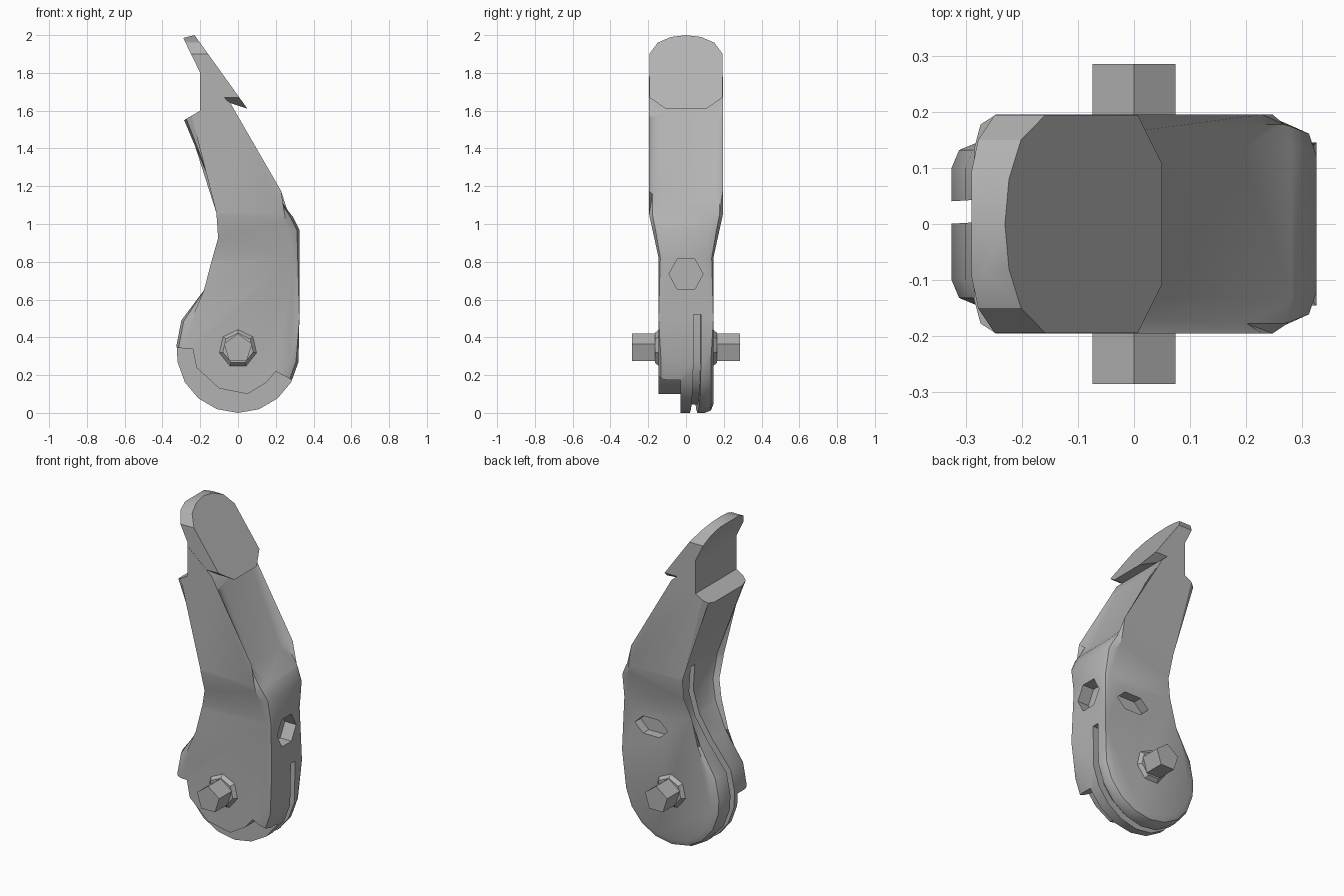
import bpy
import bmesh
from math import sin, cos, pi, radians
from mathutils import Vector

cube = bpy.data.objects.get("Cube")
if cube:
    bpy.data.objects.remove(cube, do_unlink=True)

grey = bpy.data.materials.new("plain_grey")
grey.use_nodes = True
grey.diffuse_color = (0.45, 0.45, 0.45, 1)
grey.node_tree.nodes["Principled BSDF"].inputs["Base Color"].default_value = grey.diffuse_color


def make_object(name, bm):
    bmesh.ops.recalc_face_normals(bm, faces=bm.faces)
    mesh = bpy.data.meshes.new(name)
    bm.to_mesh(mesh)
    bm.free()
    mesh.materials.append(grey)
    obj = bpy.data.objects.new(name, mesh)
    bpy.context.collection.objects.link(obj)
    return obj


def prism(points, lo, hi, axis="y"):
    """Extrude an outline along y (points are x, z) or along x (points are y, z)."""
    bm = bmesh.new()
    place = (lambda a, b, d: (a, d, b)) if axis == "y" else (lambda a, b, d: (d, a, b))
    low = [bm.verts.new(place(a, b, lo)) for a, b in points]
    high = [bm.verts.new(place(a, b, hi)) for a, b in points]
    bm.faces.new(low)
    bm.faces.new(high[::-1])
    for i in range(len(points)):
        j = (i + 1) % len(points)
        bm.faces.new((low[i], high[i], high[j], low[j]))
    return bm


def polygon(cx, cz, rx, rz, sides, turn=0.0):
    return [(cx + rx * cos(turn + 2 * pi * i / sides),
             cz + rz * sin(turn + 2 * pi * i / sides)) for i in range(sides)]


def activate(obj):
    bpy.ops.object.select_all(action="DESELECT")
    obj.select_set(True)
    bpy.context.view_layer.objects.active = obj


def boolean(obj, bm, operation="DIFFERENCE"):
    cutter = make_object("cutter", bm)
    cutter.hide_render = True
    mod = obj.modifiers.new("cut", "BOOLEAN")
    mod.operation = operation
    mod.solver = "EXACT"
    mod.object = cutter
    activate(obj)
    bpy.ops.object.modifier_apply(modifier=mod.name)
    bpy.data.objects.remove(cutter, do_unlink=True)


def smooth(obj, angle=28):
    activate(obj)
    bpy.ops.object.shade_smooth_by_angle(angle=radians(angle))


# Lever body: bent neck above a round foot
left_curve = [(-0.07, 1.07), (-0.06, 0.92), (-0.1, 0.78), (-0.18, 0.65),
              (-0.3, 0.49), (-0.325, 0.36)]
foot = [(0.325 * cos(a), 0.325 + 0.325 * sin(a))
        for a in (radians(190 + 160 * i / 8) for i in range(9))]
right_edge = [(0.325, 0.5), (0.325, 0.97), (0.29, 1.04), (0.19, 1.15)]
neck = [(0.0, 1.57), (-0.04, 1.64), (-0.2, 1.78), (-0.2, 1.6), (-0.285, 1.55)]

bm = prism(left_curve + foot + right_edge + neck, -0.145, 0.145)
rim = [e for e in bm.edges
       if abs(e.verts[0].co.y - e.verts[1].co.y) < 0.01
       and max(v.co.z for v in e.verts) < 1.58]
bmesh.ops.bevel(bm, geom=rim, offset=0.045, segments=2, profile=0.5,
                affect="EDGES", clamp_overlap=False)

# Widen the neck above the bend
for z in (0.82, 1.05):
    bmesh.ops.bisect_plane(bm, geom=bm.verts[:] + bm.edges[:] + bm.faces[:],
                           plane_co=(0, 0, z), plane_no=(0, 0, 1))
for v in bm.verts:
    t = min(max((v.co.z - 0.82) / 0.23, 0), 1)
    v.co.y *= 1 + 0.345 * t
body = make_object("lever_body", bm)

# Stepped recess around the front of the foot
step = [(-0.5, 0.35), (-0.24, 0.34), (-0.22, 0.24), (-0.1, 0.13), (0.05, 0.1),
        (0.15, 0.16), (0.2, 0.22), (0.5, 0.06), (0.5, -0.2), (-0.5, -0.2)]
boolean(body, prism(step, -0.4, -0.03))

# Narrow groove following the rounded edge
path = [Vector(p) for p in left_curve + foot + [(0.325, 0.52)]]
inner, outer = [], []
for i, p in enumerate(path):
    d = (path[min(i + 1, len(path) - 1)] - path[max(i - 1, 0)]).normalized()
    normal = Vector((-d.y, d.x))
    inner.append(p + normal * 0.045)
    outer.append(p - normal * 0.05)
groove = prism([tuple(p) for p in inner + outer[::-1]], 0.02, 0.06)
for v in groove.verts:
    v.co.y += 0.06 * v.co.x
boolean(body, groove)

# Hexagonal socket on the edge and pocket on the back
boolean(body, prism(polygon(0, 0.735, 0.09, 0.095, 6), 0.25, 0.5, "x"))
boolean(body, prism(polygon(0.13, 0.69, 0.11, 0.06, 6), 0.09, 0.4))
smooth(body)

# Hooked thumb head with rounded tip
hook = [(0.05, 1.61), (-0.23, 2.0), (-0.29, 1.985), (-0.2, 1.8), (-0.2, 1.6), (-0.04, 1.64)]
head = make_object("hooked_head", prism(hook, -0.3, 0.3))
half = [(0.1, 1.605), (0.194, 1.67), (0.194, 1.9), (0.15, 1.96), (0.08, 1.99)]
outline = half + [(0, 2.0)] + [(-y, z) for y, z in half[::-1]]
boolean(head, prism(outline, -0.6, 0.6, "x"), "INTERSECT")
smooth(head)

# Pivot pegs with flared collars on both sides
for side, label in ((-1, "front"), (1, "back")):
    make_object(label + "_pivot_peg",
                prism(polygon(0, 0.34, 0.078, 0.08, 5, pi / 2), side * 0.12, side * 0.285))
    collar = prism(polygon(0, 0.34, 0.11, 0.11, 7, pi / 2), side * 0.135, side * 0.165)
    for v in collar.verts:
        if abs(v.co.y) > 0.15:
            v.co.x *= 0.75
            v.co.z = 0.34 + (v.co.z - 0.34) * 0.75
    make_object(label + "_pivot_collar", collar)
